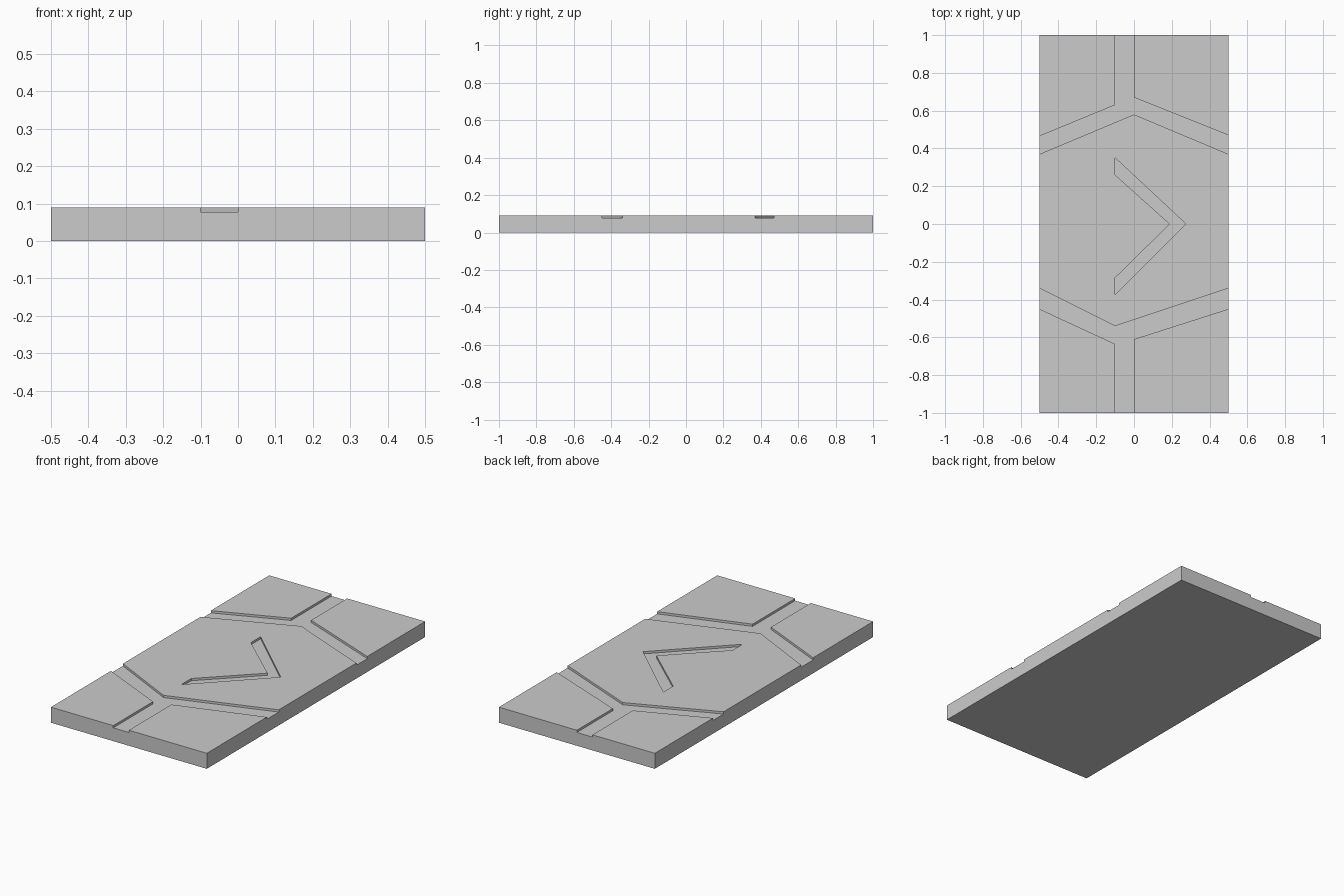
import bpy, bmesh

if "Cube" in bpy.data.objects:
    bpy.data.objects.remove(bpy.data.objects["Cube"])

TOP, FLOOR = 0.09, 0.077


def prism(name, outline, z0, z1):
    """Extrude a closed xy outline from z0 to z1."""
    bm = bmesh.new()
    face = bm.faces.new([bm.verts.new((x, y, z0)) for x, y in outline])
    ext = bmesh.ops.extrude_face_region(bm, geom=[face])
    verts = [v for v in ext["geom"] if isinstance(v, bmesh.types.BMVert)]
    bmesh.ops.translate(bm, verts=verts, vec=(0, 0, z1 - z0))
    bmesh.ops.recalc_face_normals(bm, faces=bm.faces)
    mesh = bpy.data.meshes.new(name)
    bm.to_mesh(mesh)
    bm.free()
    obj = bpy.data.objects.new(name, mesh)
    bpy.context.collection.objects.link(obj)
    return obj


# Floor slab
slab = prism("floor_slab", [(-0.5, -1), (0.5, -1), (0.5, 1), (-0.5, 1)], 0, TOP)

# Groove outlines; the branching ones run past the slab edges
grooves = {
    "back_groove": [(-0.6, 0.328), (0, 0.58), (0.6, 0.328), (0.6, 0.43),
                    (0, 0.67), (0, 1.1), (-0.1, 1.1), (-0.1, 0.63), (-0.6, 0.424)],
    "front_groove": [(-0.6, -0.29), (-0.1, -0.54), (0.6, -0.307), (0.6, -0.418),
                     (0, -0.61), (0, -1.1), (-0.1, -1.1), (-0.1, -0.635), (-0.6, -0.404)],
    "chevron_groove": [(-0.1, 0.35), (0.275, 0), (-0.1, -0.375),
                       (-0.1, -0.285), (0.19, 0), (-0.1, 0.26)],
}

# Carve the grooves into the top
for name, outline in grooves.items():
    cutter = prism(name + "_cutter", outline, FLOOR, TOP + 0.1)
    cutter.hide_render = True
    cutter.hide_set(True)
    cut = slab.modifiers.new(name, "BOOLEAN")
    cut.operation = "DIFFERENCE"
    cut.solver = "EXACT"
    cut.object = cutter
